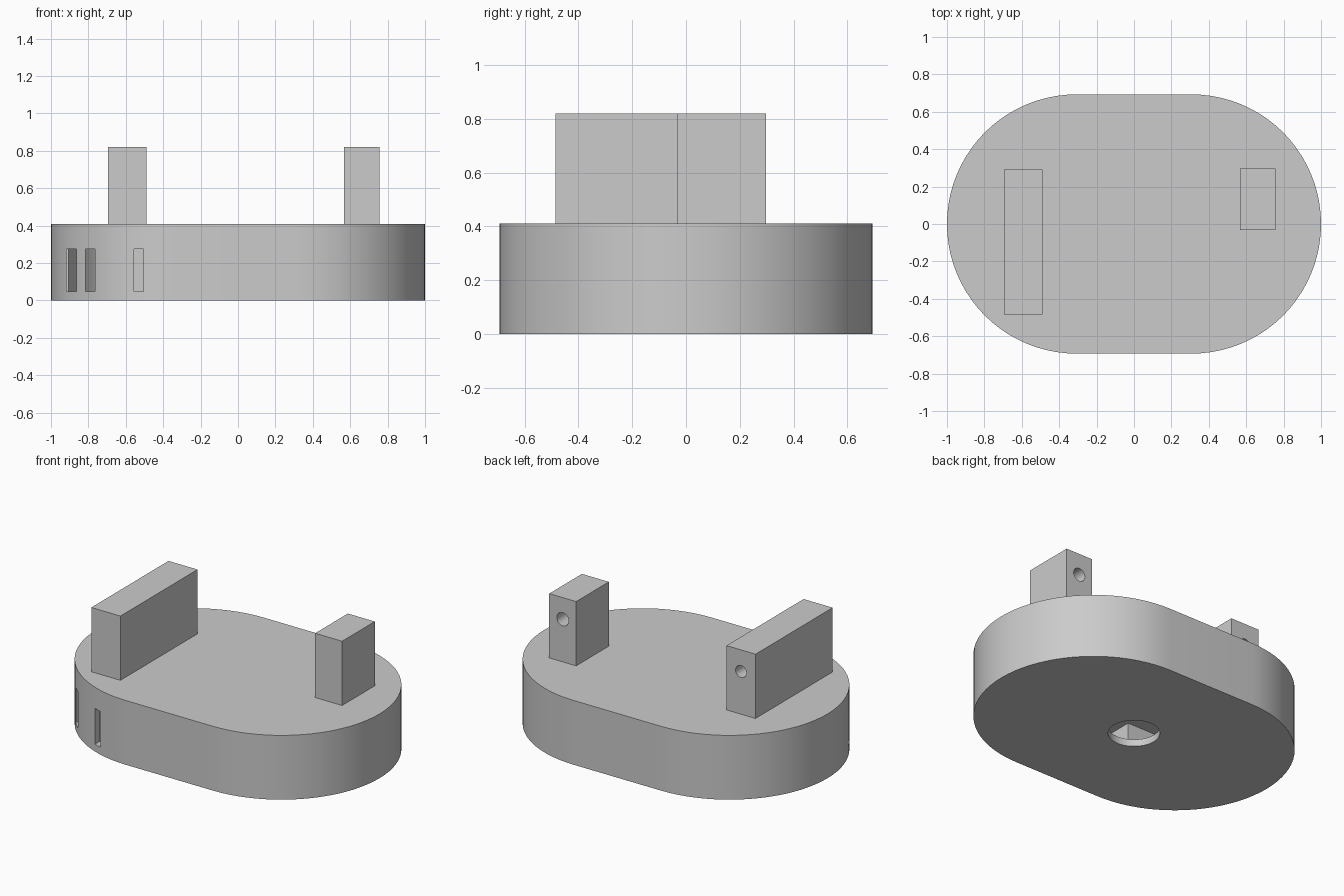
import bpy, math

if "Cube" in bpy.data.objects:
    bpy.data.objects.remove(bpy.data.objects["Cube"])

grey = bpy.data.materials.new("light grey")
grey.diffuse_color = (0.6, 0.6, 0.6, 1)
grey.use_nodes = True
grey.node_tree.nodes["Principled BSDF"].inputs["Base Color"].default_value = grey.diffuse_color


def prism(name, outline, z0, z1):
    """Extrude a counter-clockwise outline from z0 to z1."""
    n = len(outline)
    verts = [(x, y, z) for z in (z0, z1) for x, y in outline]
    faces = [list(range(n))[::-1], list(range(n, 2 * n))]
    faces += [(i, (i + 1) % n, n + (i + 1) % n, n + i) for i in range(n)]
    mesh = bpy.data.meshes.new(name)
    mesh.from_pydata(verts, [], faces)
    mesh.materials.append(grey)
    ob = bpy.data.objects.new(name, mesh)
    bpy.context.collection.objects.link(ob)
    return ob


def box(name, x0, x1, y0, y1, z0, z1):
    return prism(name, [(x0, y0), (x1, y0), (x1, y1), (x0, y1)], z0, z1)


def stadium(half, r, seg=40):
    """Two half circles of radius r, centred at x = +-half."""
    pts = []
    for side, start in ((1, -math.pi / 2), (-1, math.pi / 2)):
        for i in range(seg + 1):
            a = start + math.pi * i / seg
            pts.append((side * half + r * math.cos(a), r * math.sin(a)))
    return pts


def cylinder(name, r, depth, loc, rot=(0, 0, 0)):
    bpy.ops.mesh.primitive_cylinder_add(vertices=48, radius=r, depth=depth,
                                        location=loc, rotation=rot)
    ob = bpy.context.object
    ob.name = name
    ob.data.materials.append(grey)
    return ob


def activate(ob):
    bpy.ops.object.select_all(action='DESELECT')
    ob.select_set(True)
    bpy.context.view_layer.objects.active = ob


def cut(ob, cutter):
    cutter.hide_render = True
    activate(ob)
    mod = ob.modifiers.new("cut", 'BOOLEAN')
    mod.operation, mod.solver, mod.object = 'DIFFERENCE', 'EXACT', cutter
    bpy.ops.object.modifier_apply(modifier=mod.name)
    bpy.data.objects.remove(cutter)


def smooth(ob):
    activate(ob)
    bpy.ops.object.shade_smooth_by_angle(angle=math.radians(30))


# Hollow rounded base
HALF, R = 0.307, 0.693
base = prism("base", stadium(HALF, R), 0, 0.41)
cut(base, prism("cavity_cutter", stadium(HALF, R - 0.05), 0.045, 0.36))

# Round opening in the underside
cut(base, cylinder("opening_cutter", 0.15, 0.2, (0, 0, 0)))

# Narrow upright slots in the front left of the wall
for x in (-0.89, -0.79, -0.53):
    y = -math.sqrt(R ** 2 - (x + HALF) ** 2)
    cut(base, box("slot_cutter", x - 0.026, x + 0.026, y - 0.1, y + 0.14, 0.047, 0.275))
smooth(base)

# Block inside the cavity, seen through the opening
box("inner_block", -0.6, -0.30, -0.6, -0.41, 0.04, 0.365)

# Upright posts, each with a blind round hole in the back face
for name, x0, x1, y0, y1, r in (("long_post", -0.695, -0.49, -0.485, 0.292, 0.038),
                                ("short_post", 0.567, 0.757, -0.032, 0.297, 0.042)):
    post = box(name, x0, x1, y0, y1, 0.41, 0.82)
    cut(post, cylinder("hole_cutter", r, 0.3, ((x0 + x1) / 2, y1, 0.682),
                       (math.pi / 2, 0, 0)))
    smooth(post)
